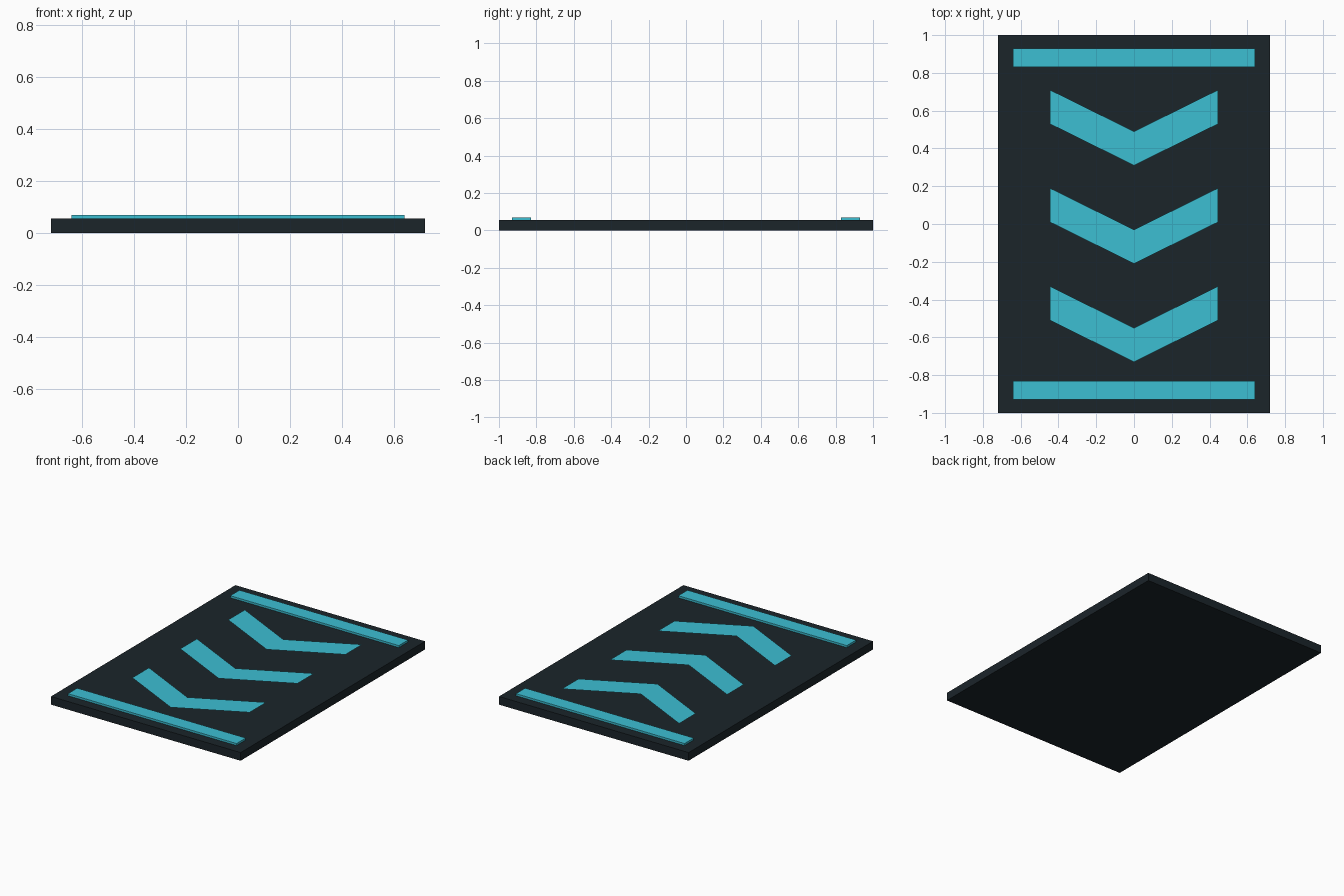
import bpy, bmesh

if "Cube" in bpy.data.objects:
    bpy.data.objects.remove(bpy.data.objects["Cube"])


def material(name, rgb):
    m = bpy.data.materials.new(name)
    m.diffuse_color = (*rgb, 1)
    m.use_nodes = True
    m.node_tree.nodes["Principled BSDF"].inputs["Base Color"].default_value = m.diffuse_color
    return m


dark = material("dark_panel", (0.011, 0.018, 0.023))
cyan = material("cyan_glow", (0.045, 0.52, 0.65))


def box(name, x, y, z, mat):
    """Box spanning the given (min, max) ranges."""
    bpy.ops.mesh.primitive_cube_add(size=1, location=[sum(r) / 2 for r in (x, y, z)])
    o = bpy.context.object
    o.name = name
    o.scale = [r[1] - r[0] for r in (x, y, z)]
    bpy.ops.object.transform_apply(location=False, rotation=False, scale=True)
    o.data.materials.append(mat)


def chevron(name, y, z):
    """Flat V-shaped marking, tip towards -y, made of two mirrored quads."""
    w, rise, band = 0.445, 0.22, 0.18
    bm = bmesh.new()
    low = [bm.verts.new((x, h, 0)) for x, h in ((-w, rise), (0, 0), (w, rise))]
    high = [bm.verts.new((v.co.x, v.co.y + band, 0)) for v in low]
    for i in range(2):
        bm.faces.new((low[i], low[i + 1], high[i + 1], high[i]))
    me = bpy.data.meshes.new(name)
    bm.to_mesh(me)
    bm.free()
    me.materials.append(cyan)
    o = bpy.data.objects.new(name, me)
    o.location = (0, y, z)
    bpy.context.collection.objects.link(o)


# Base slab
box("base_plate", (-0.72, 0.72), (-1, 1), (0, 0.056), dark)

# Raised end strips
box("front_strip", (-0.64, 0.64), (-0.93, -0.83), (0.056, 0.07), cyan)
box("back_strip", (-0.64, 0.64), (0.83, 0.93), (0.056, 0.07), cyan)

# Direction chevrons, hovering just above the slab
for i in range(3):
    chevron(f"chevron_{i + 1}", -0.73 + 0.52 * i, 0.071)
